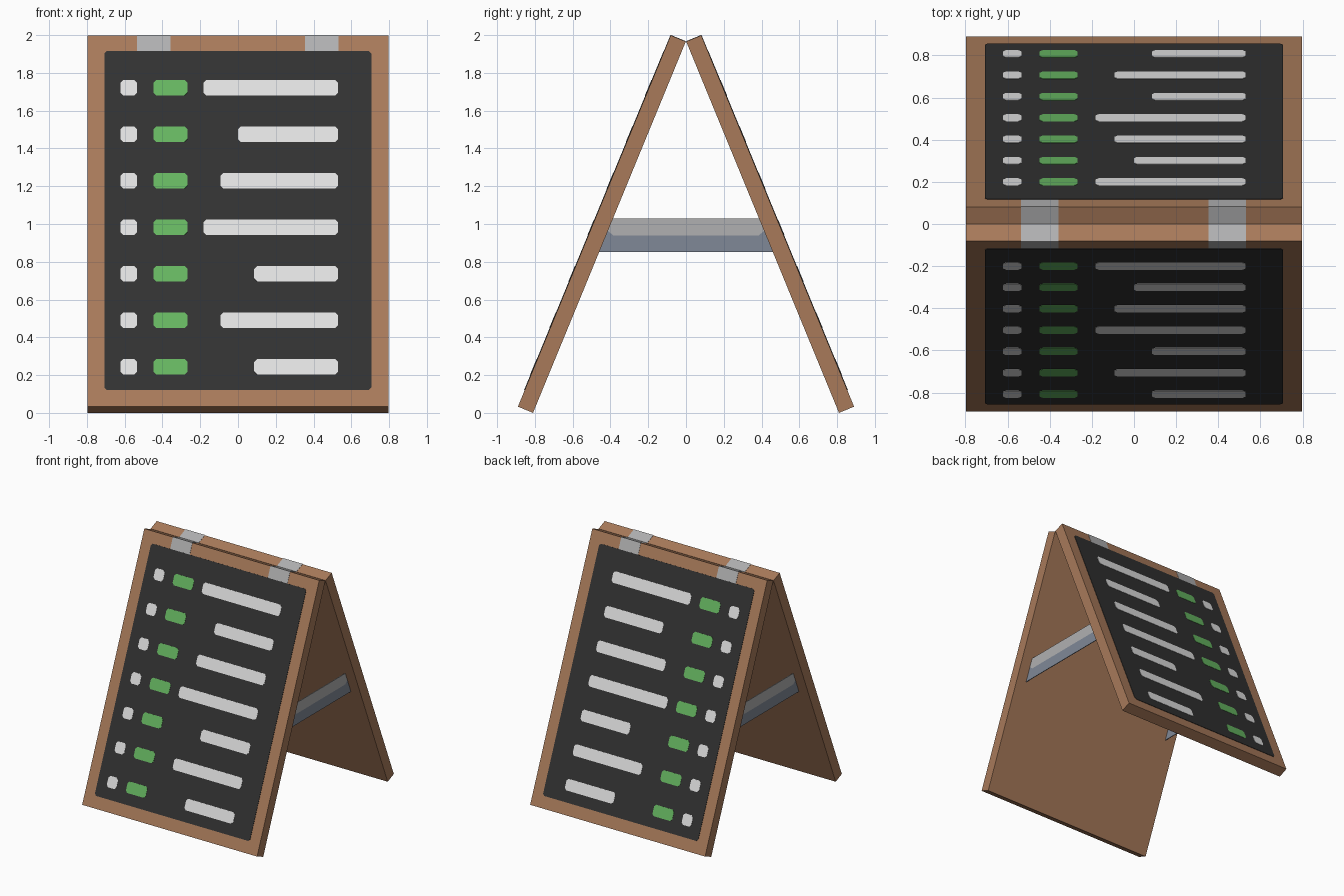
import bpy, bmesh
from mathutils import Vector

if "Cube" in bpy.data.objects:
    bpy.data.objects.remove(bpy.data.objects["Cube"])


def material(name, rgb):
    m = bpy.data.materials.new(name)
    lin = [(c / 255 / 12.92) if c < 11 else ((c / 255 + 0.055) / 1.055) ** 2.4 for c in rgb]
    m.diffuse_color = (*lin, 1)
    m.use_nodes = True
    m.node_tree.nodes["Principled BSDF"].inputs["Base Color"].default_value = m.diffuse_color
    return m


WOOD = material("brown wood", (168, 122, 90))
BOARD = material("chalkboard black", (49, 49, 49))
WHITE = material("chalk white", (223, 223, 223))
GREEN = material("chalk green", (101, 180, 96))
SILVER = material("silver metal", (176, 176, 177))
STEEL = material("blue grey steel", (128, 137, 151))


def prism(name, polys, vec, mats):
    """Extrude one or more flat polygons along vec, one material per polygon."""
    bm = bmesh.new()
    for i, pts in enumerate(polys):
        a = [bm.verts.new(p) for p in pts]
        b = [bm.verts.new(Vector(p) + Vector(vec)) for p in pts]
        n = len(a)
        faces = [bm.faces.new(a), bm.faces.new(b[::-1])]
        faces += [bm.faces.new((a[k], b[k], b[(k + 1) % n], a[(k + 1) % n])) for k in range(n)]
        for f in faces:
            f.material_index = i
    bmesh.ops.recalc_face_normals(bm, faces=bm.faces)
    me = bpy.data.meshes.new(name)
    bm.to_mesh(me)
    bm.free()
    for m in mats:
        me.materials.append(m)
    ob = bpy.data.objects.new(name, me)
    bpy.context.collection.objects.link(ob)
    return ob


# Cross-section of the leaning front panel in the y-z plane
W = 0.797
BOTTOM, TOP = Vector((0, -0.89, 0.033)), Vector((0, -0.081, 1.999))
U = (TOP - BOTTOM).normalized()      # up the slope
N = Vector((0, -U.z, U.y))           # out of the written side
THICK = 0.0865


def on_slope(x, z, off=0.0):
    return BOTTOM + U * ((z - BOTTOM.z) / U.z) + N * off + Vector((x, 0, 0))


def chamfered(x0, x1, z0, z1, c, off):
    pts = [(x0 + c, z0), (x1 - c, z0), (x1, z0 + c), (x1, z1 - c),
           (x1 - c, z1), (x0 + c, z1), (x0, z1 - c), (x0, z0 + c)]
    return [on_slope(x, z, off) for x, z in pts]


BAR_STARTS = [-0.183, 0.0, -0.093, -0.183, 0.086, -0.093, 0.086]

for side, sign in (("front", 1), ("back", -1)):
    def flip(p):
        return Vector((p[0], p[1] * sign, p[2]))

    def part(name, pts, vec, mat):
        prism(f"{side}_{name}", [[flip(p) for p in pts]], flip(vec), [mat])

    # wooden panel
    section = [BOTTOM, TOP, TOP - N * THICK, BOTTOM - N * THICK]
    part("panel", [p + Vector((-W, 0, 0)) for p in section], (2 * W, 0, 0), WOOD)
    # writing surface
    part("board", chamfered(-0.708, 0.706, 0.12, 1.915, 0.014, 0), N * 0.003, BOARD)
    # rows of chalk marks
    for i, start in enumerate(BAR_STARTS):
        zc = 1.72 - i * 0.2463
        for label, x0, x1, mat in (("bullet", -0.622, -0.534, WHITE),
                                   ("tag", -0.448, -0.268, GREEN),
                                   ("line", start, 0.53, WHITE)):
            part(f"{label}_{i + 1}", chamfered(x0, x1, zc - 0.041, zc + 0.041, 0.015, 0.003),
                 N * 0.002, mat)
    # hinge straps folded over the top edge
    t = 0.002
    lo = on_slope(0, 1.915)
    strap = [lo, lo + N * t, TOP + N * t + U * t, TOP - N * THICK + U * t, TOP - N * THICK, TOP]
    for label, x0 in (("left", -0.536), ("right", 0.354)):
        part(f"{label}_strap", [p + Vector((x0, 0, 0)) for p in strap], (0.178, 0, 0), SILVER)

# flat two-tone braces between the panels
UPPER = [(-0.395, 1.03), (0.395, 1.03), (0.42, 0.968), (0.385, 0.94), (-0.385, 0.94), (-0.42, 0.968)]
LOWER = [(-0.42, 0.968), (-0.385, 0.94), (0.385, 0.94), (0.42, 0.968), (0.468, 0.853), (-0.468, 0.853)]
for label, x in (("left", -0.708), ("right", 0.702)):
    prism(f"{label}_brace", [[(x, y, z) for y, z in shape] for shape in (UPPER, LOWER)],
          (0.006, 0, 0), [SILVER, STEEL])
